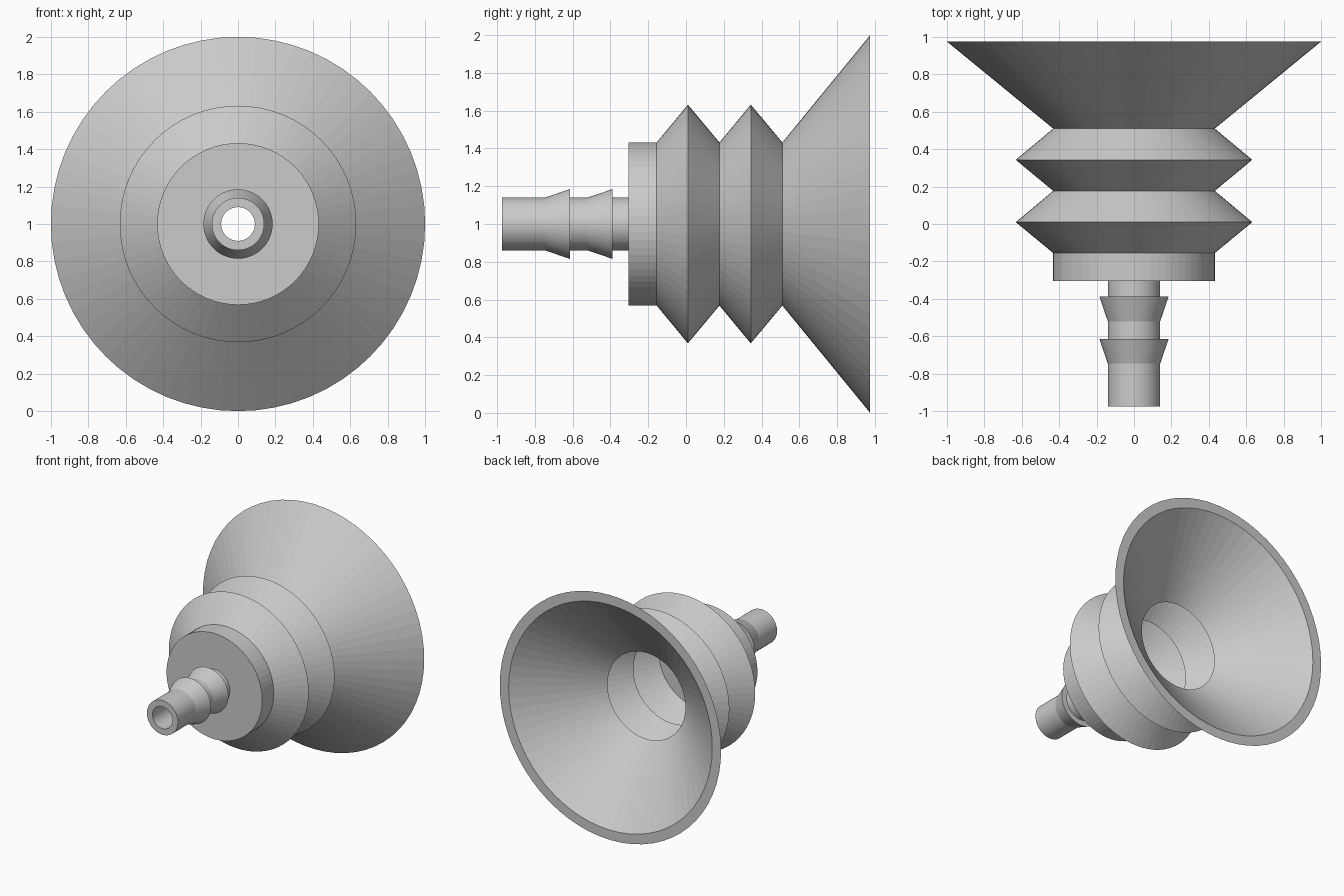
import bpy, bmesh, math
from mathutils import Matrix

if "Cube" in bpy.data.objects:
    bpy.data.objects.remove(bpy.data.objects["Cube"])

SEG = 64
WALL = 0.08  # radial wall thickness of the rubber cup


def revolve(name, profile):
    """Spin a closed (y, radius) profile around the horizontal axis at z = 1."""
    bm = bmesh.new()
    rings = []
    for y, r in profile:
        rings.append([bm.verts.new((r * math.cos(2 * math.pi * i / SEG), y,
                                    1 + r * math.sin(2 * math.pi * i / SEG)))
                      for i in range(SEG)])
    for a, b in zip(rings, rings[1:] + rings[:1]):
        for i in range(SEG):
            j = (i + 1) % SEG
            bm.faces.new((a[i], a[j], b[j], b[i]))
    bmesh.ops.recalc_face_normals(bm, faces=bm.faces)
    mesh = bpy.data.meshes.new(name)
    bm.to_mesh(mesh)
    bm.free()
    ob = bpy.data.objects.new(name, mesh)
    bpy.context.collection.objects.link(ob)
    return ob


BORE, TUBE, BARB, COLLAR, PEAK = 0.09, 0.14, 0.185, 0.432, 0.632
BACK, SHOULDER = -0.305, -0.155

# barbed hose nozzle, then the flat collar face
outer = [(-0.975, BORE), (-0.975, TUBE)]
for start, tip in ((-0.745, -0.615), (-0.52, -0.388)):
    outer += [(start, TUBE), (tip, BARB), (tip, TUBE)]
outer += [(BACK, TUBE), (BACK, COLLAR)]

# bellows folds and flared suction lip
folds = [(SHOULDER, COLLAR), (0.01, PEAK), (0.177, COLLAR),
         (0.343, PEAK), (0.51, COLLAR), (0.975, 1.0)]

# hollow inside follows the folds, then the bore runs through the nozzle
inner = [(y, r - WALL) for y, r in reversed(folds)] + [(SHOULDER, BORE)]

revolve("bellows_suction_cup", outer + folds + inner)
